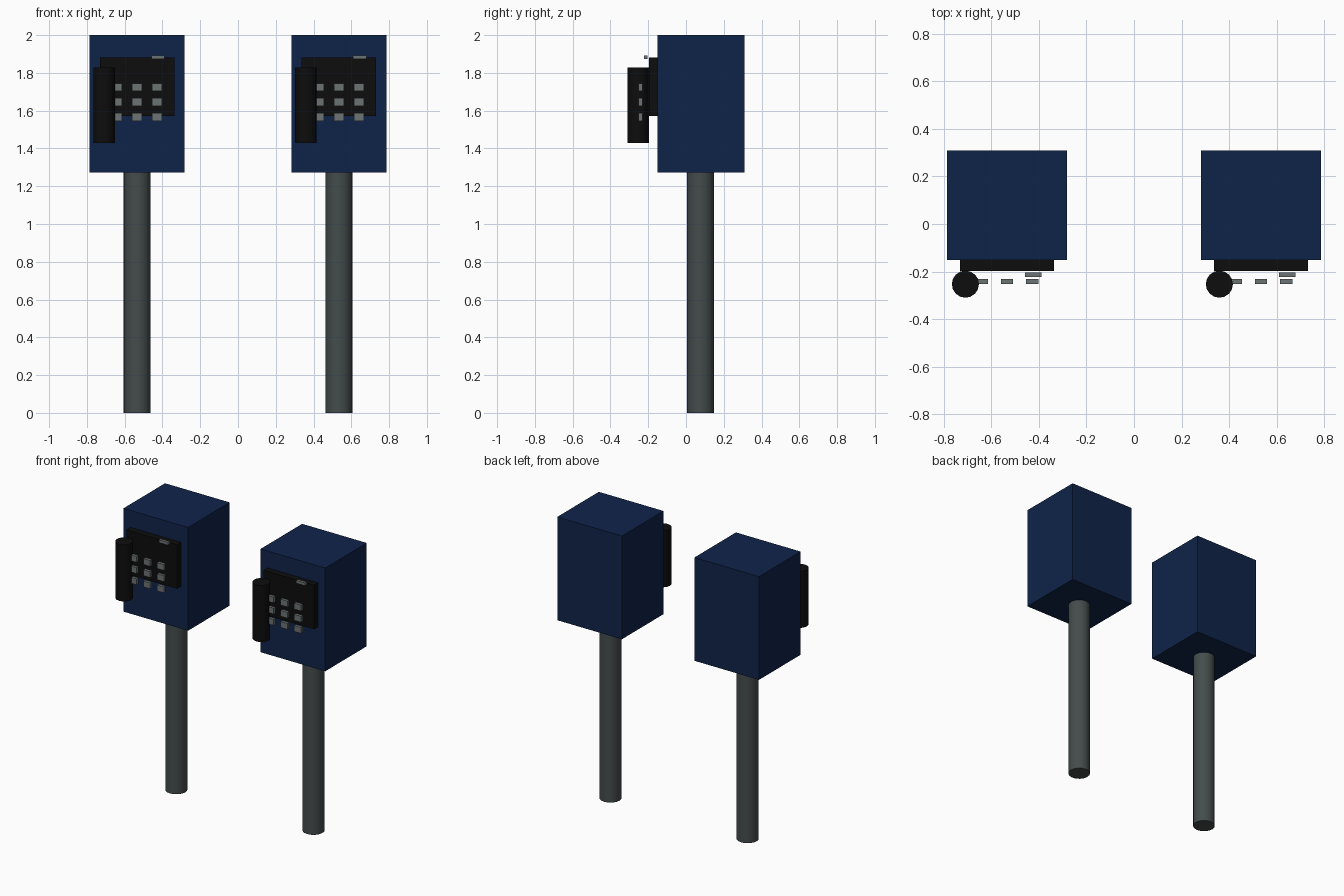
import bpy
import math

if "Cube" in bpy.data.objects:
    bpy.data.objects.remove(bpy.data.objects["Cube"])


def material(name, rgb):
    m = bpy.data.materials.new(name)
    m.diffuse_color = (*rgb, 1)
    m.use_nodes = True
    m.node_tree.nodes["Principled BSDF"].inputs["Base Color"].default_value = m.diffuse_color
    return m


BLUE = material("navy_blue", (0.0048, 0.0176, 0.068))
BLACK = material("black", (0.004, 0.004, 0.004))
STEEL = material("dark_steel", (0.058, 0.072, 0.072))
GREY = material("key_grey", (0.15, 0.17, 0.17))


def finish(name, mat):
    ob = bpy.context.object
    ob.name = name
    ob.data.materials.append(mat)
    return ob


def box(name, mat, center, size):
    bpy.ops.mesh.primitive_cube_add(size=1, location=center)
    ob = finish(name, mat)
    ob.scale = size
    bpy.ops.object.transform_apply(location=False, rotation=False, scale=True)
    return ob


def cylinder(name, mat, x, y, z0, z1, radius):
    bpy.ops.mesh.primitive_cylinder_add(vertices=16, radius=radius, depth=z1 - z0,
                                        location=(x, y, (z0 + z1) / 2))
    ob = finish(name, mat)
    bpy.ops.object.shade_smooth_by_angle(angle=math.radians(30))
    return ob


# Two identical pay phones side by side
for side, cx in (("left", -0.534), ("right", 0.534)):
    # Post and housing
    cylinder(f"{side}_post", STEEL, cx, 0.077, 0, 1.273, 0.071)
    box(f"{side}_housing", BLUE, (cx, 0.079, 1.6365), (0.503, 0.462, 0.727))
    # Front panel and hanging handset
    box(f"{side}_panel", BLACK, (cx, -0.174, 1.726), (0.394, 0.046, 0.31))
    cylinder(f"{side}_handset", BLACK, cx - 0.175, -0.253, 1.43, 1.828, 0.057)
    # Coin slot
    box(f"{side}_coin_slot", GREY, (cx + 0.11, -0.213, 1.883), (0.07, 0.02, 0.02))
    # Three by three keypad
    for row in range(3):
        for col in range(3):
            box(f"{side}_key_{row}_{col}", GREY,
                (cx + (col - 1) * 0.106, -0.241, 1.724 - row * 0.079),
                (0.052, 0.021, 0.042))
